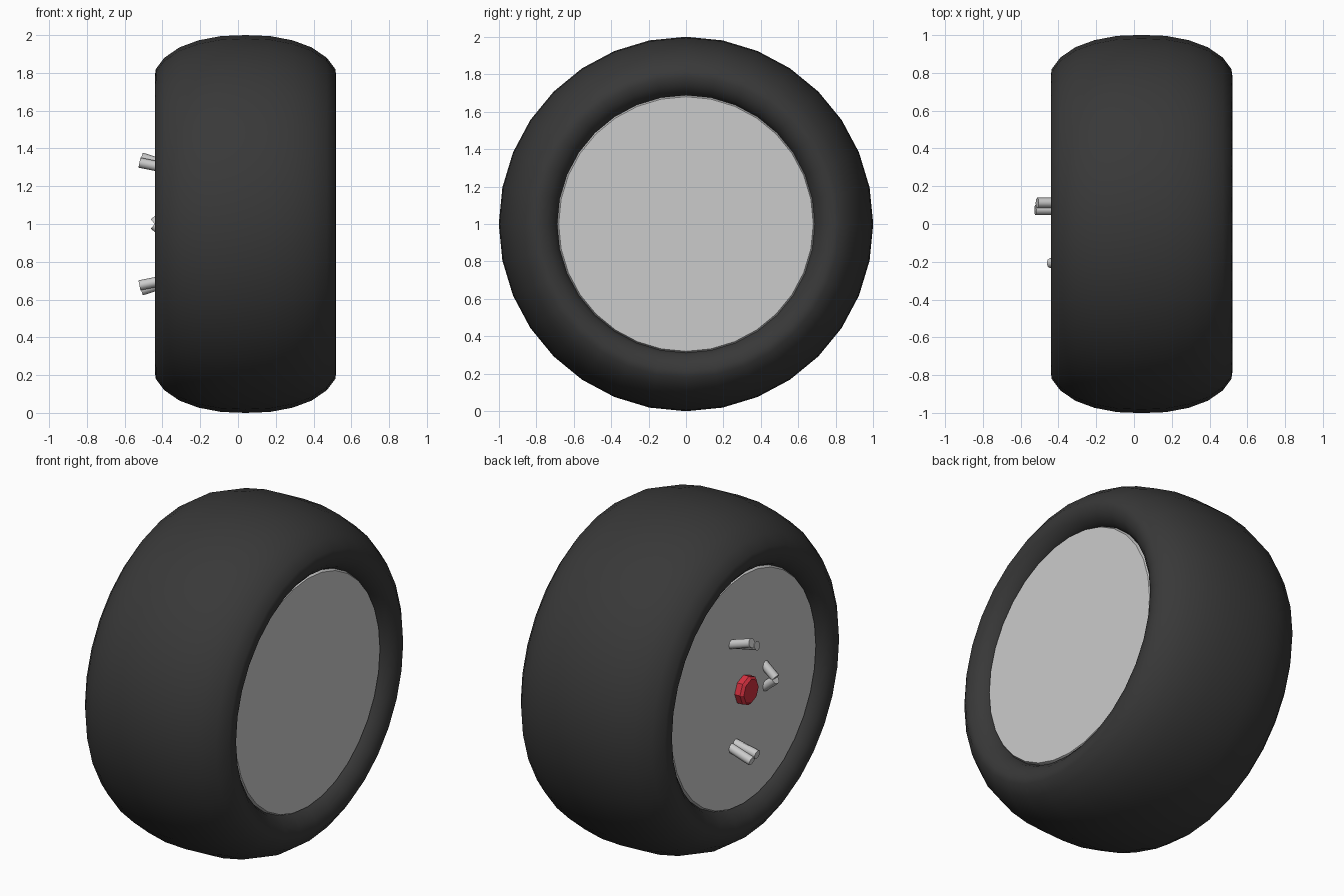
import bpy, bmesh, math
from mathutils import Vector

if "Cube" in bpy.data.objects:
    bpy.data.objects.remove(bpy.data.objects["Cube"])

CX = 0.04   # middle plane of the wheel
SEG = 32


def finish(name, bm, mat=None, angle=40):
    bmesh.ops.recalc_face_normals(bm, faces=bm.faces)
    me = bpy.data.meshes.new(name)
    bm.to_mesh(me)
    bm.free()
    ob = bpy.data.objects.new(name, me)
    bpy.context.collection.objects.link(ob)
    if mat:
        me.materials.append(mat)
    bpy.ops.object.select_all(action='DESELECT')
    ob.select_set(True)
    bpy.context.view_layer.objects.active = ob
    bpy.ops.object.shade_smooth_by_angle(angle=math.radians(angle))
    return ob


def material(name, rgb):
    m = bpy.data.materials.new(name)
    m.diffuse_color = (*rgb, 1)
    m.use_nodes = True
    m.node_tree.nodes["Principled BSDF"].inputs["Base Color"].default_value = m.diffuse_color
    return m


def revolve(name, profile, seg, closed, mat=None, angle=40):
    """Spin (x, radius) points about the wheel axle."""
    bm = bmesh.new()
    rings = []
    for x, r in profile:
        ring = []
        for i in range(seg):
            a = 2 * math.pi * i / seg
            ring.append(bm.verts.new((x, r * math.sin(a), 1 + r * math.cos(a))))
        rings.append(ring)
    n = len(rings)
    for k in range(n if closed else n - 1):
        p, q = rings[k], rings[(k + 1) % n]
        for i in range(seg):
            j = (i + 1) % seg
            bm.faces.new((p[i], p[j], q[j], q[i]))
    if not closed:
        bm.faces.new(rings[0])
        bm.faces.new(rings[-1])
    return finish(name, bm, mat, angle)


def pegs(name, rods, radius):
    """Short round rods, each given by base and tip."""
    bm = bmesh.new()
    for base, tip in rods:
        a, b = Vector(base), Vector(tip)
        d = b - a
        rot = d.to_track_quat('Z', 'Y').to_matrix().to_4x4()
        rot.translation = (a + b) / 2
        bmesh.ops.create_cone(bm, cap_ends=True, segments=8, radius1=radius,
                              radius2=radius, depth=d.length, matrix=rot)
    return finish(name, bm, None, 50)


rubber = material("rubber", (0.04, 0.04, 0.04))
red = material("red_paint", (0.65, 0.03, 0.05))

# Tyre: one half profile mirrored about the middle plane
half = [(0.13, 0.995), (0.25, 0.972), (0.35, 0.935), (0.43, 0.88), (0.475, 0.82),
        (0.48, 0.785), (0.465, 0.74), (0.435, 0.705), (0.39, 0.682)]
profile = [(CX, 1.0)] + [(CX + x, r) for x, r in half]
profile += [(CX - x, r) for x, r in reversed(half)]
revolve("tyre", profile, SEG, True, rubber, 60)

# Solid wheel disc filling the tyre
revolve("wheel_disc", [(CX - 0.42, 0.68), (CX - 0.405, 0.688),
                       (CX + 0.405, 0.688), (CX + 0.42, 0.68)], SEG, False)

# Red octagonal hub cap on the inner side
revolve("hub_cap", [(-0.34, 0.085), (-0.415, 0.085), (-0.43, 0.07)], 8, False, red, 20)

# Paired mounting pegs above and below the hub
for name, s in (("upper_pegs", 1), ("lower_pegs", -1)):
    pegs(name, [((-0.35, 0.112, 1 + s * 0.30), (-0.512, 0.112, 1 + s * 0.352)),
                ((-0.35, 0.075, 1 + s * 0.29), (-0.522, 0.075, 1 + s * 0.325))], 0.027)

# Smaller pair beside the hub, leaning together
pegs("side_pegs", [((-0.36, -0.207, 1 + s * 0.075), (-0.445, -0.207, 1 + s * 0.005))
                   for s in (1, -1)], 0.026)
